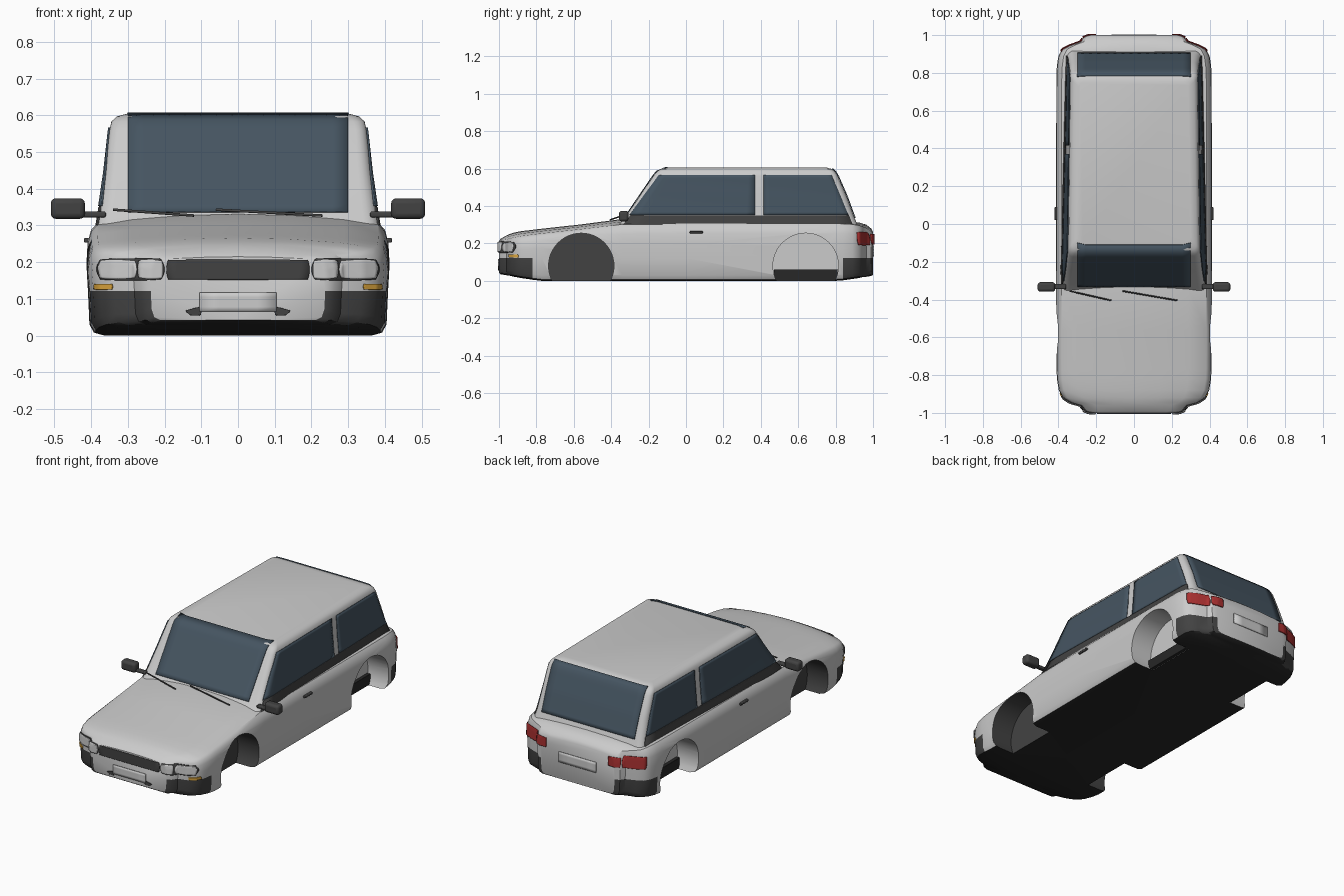
import bpy, bmesh, math
from mathutils import Vector
from mathutils.bvhtree import BVHTree

if "Cube" in bpy.data.objects:
    bpy.data.objects.remove(bpy.data.objects["Cube"])


def material(name, *rgb):
    m = bpy.data.materials.new(name)
    m.diffuse_color = (*rgb, 1)
    m.use_nodes = True
    m.node_tree.nodes["Principled BSDF"].inputs["Base Color"].default_value = m.diffuse_color
    return m


PAINT = material("paint", .6, .6, .6)
DARK = material("dark_plastic", .055, .055, .055)
FLOOR = material("underside", .02, .02, .02)
GLASS = material("glass", .06, .09, .12)
RED = material("red_lens", .4, .03, .03)
AMBER = material("amber_lens", .75, .4, .05)
LENS = material("clear_lens", .66, .66, .66)


def make(name, verts, faces, mats=()):
    me = bpy.data.meshes.new(name)
    me.from_pydata(verts, [], faces)
    for m in mats:
        me.materials.append(m)
    ob = bpy.data.objects.new(name, me)
    bpy.context.collection.objects.link(ob)
    return ob


def loft(name, rings, mats):
    n = len(rings[0])
    verts = [p for r in rings for p in r]
    faces = [(i * n + j, i * n + (j + 1) % n, (i + 1) * n + (j + 1) % n, (i + 1) * n + j)
             for i in range(len(rings) - 1) for j in range(n)]
    faces += [tuple(range(n))[::-1], tuple(range(len(verts) - n, len(verts)))]
    ob = make(name, verts, faces, mats)
    bm = bmesh.new()
    bm.from_mesh(ob.data)
    bmesh.ops.recalc_face_normals(bm, faces=bm.faces)
    bm.to_mesh(ob.data)
    bm.free()
    return ob, BVHTree.FromPolygons(verts, faces)


def activate(ob):
    bpy.ops.object.select_all(action='DESELECT')
    ob.select_set(True)
    bpy.context.view_layer.objects.active = ob


def smooth(ob, angle=35):
    activate(ob)
    bpy.ops.object.shade_smooth_by_angle(angle=math.radians(angle))


def mirror(ob):
    # mirror about the car's centre plane (meshes are built in world space)
    ob.modifiers.new("mirror", 'MIRROR')


# Lower body: sections along y (y, half width, bottom, shoulder, crown)
STATIONS = [
    (-1.0, .24, .042, .205, .215), (-.99, .265, .035, .213, .226), (-.96, .285, .03, .222, .243),
    (-.945, .34, .028, .226, .25), (-.92, .378, .022, .232, .258), (-.88, .398, .015, .24, .266),
    (-.82, .408, .006, .248, .273), (-.77, .41, 0, .254, .279), (-.56, .412, 0, .277, .302),
    (-.34, .412, 0, .302, .331), (0, .413, 0, .306, .314), (.6, .413, 0, .306, .314),
    (.8, .411, 0, .306, .314), (.84, .408, .003, .305, .314), (.89, .4, .01, .302, .314),
    (.925, .38, .015, .296, .312), (.945, .34, .02, .29, .306), (.965, .285, .022, .282, .3),
    (.99, .268, .026, .265, .28), (1.0, .24, .032, .252, .262)]


def section(y, w, zb, zs, zc):
    h = zs - .12
    half = [(0, zb), (.88 * w, zb), (.95 * w, zb + .008), (.98 * w, zb + .03), (.99 * w, .122),
            (w, .12 + h * .4), (.992 * w, .12 + h * .72), (.97 * w, .12 + h * .9), (.93 * w, zs),
            (.7 * w, zs + (zc - zs) * .5), (.35 * w, zs + (zc - zs) * .88), (0, zc)]
    return [Vector((x, y, z)) for x, z in half] + [Vector((-x, y, z)) for x, z in half[-2:0:-1]]


body, body_tree = loft("body", [section(*s) for s in STATIONS], [PAINT, DARK, FLOOR])
for f in body.data.polygons:
    c = f.center
    if f.normal.z < -.7:
        f.material_index = 2
    elif c.z < .124 and abs(c.x) > .2 and abs(c.y) > .82 and abs(c.y) < .999:
        f.material_index = 1          # bumper corners

# Wheel arches cut out of the body
for y, mat in ((-.56, DARK), (.64, PAINT)):
    for s in (-1, 1):
        bpy.ops.mesh.primitive_cylinder_add(vertices=48, radius=.175, depth=.3,
                                            location=(s * .42, y, .08), rotation=(0, math.pi / 2, 0))
        cutter = bpy.context.object
        cutter.name = "arch_cutter"
        cutter.data.materials.append(mat)
        cutter.hide_render = True
        mod = body.modifiers.new("arch", 'BOOLEAN')
        mod.object, mod.operation, mod.solver = cutter, 'DIFFERENCE', 'EXACT'
        mod.material_mode = 'TRANSFER'
        activate(body)
        bpy.ops.object.modifier_apply(modifier=mod.name)
        bpy.data.objects.remove(cutter)
smooth(body)

# Cabin: rounded plan rings stacked in z (z, front y, rear y, front half width, rear half width, radius)
RINGS = [(.28, -.375, .925, .388, .36, .04), (.34, -.325, .9, .378, .35, .04),
         (.45, -.25, .86, .362, .342, .035), (.56, -.175, .812, .35, .338, .03),
         (.583, -.157, .798, .345, .333, .03), (.597, -.137, .782, .33, .318, .03),
         (.605, -.1, .755, .3, .29, .03)]


def plan(z, yf, yr, wf, wr, r):
    half = []
    for cx, cy, a0 in ((wf - r, yf + r, -90), (wr - r, yr - r, 0)):
        for k in range(6):
            a = math.radians(a0 + 18 * k)
            half.append((cx + r * math.cos(a), cy + r * math.sin(a)))
    return [Vector((x, y, z)) for x, y in half] + [Vector((-x, y, z)) for x, y in half[::-1]]


cabin, cabin_tree = loft("cabin", [plan(*r) for r in RINGS], [PAINT])
smooth(cabin)


def panel(name, tree, view, corners, mat, k=0, off=.003, n=14, pair=True):
    """Thin panel projected onto a surface; corners are (u, z) going round, k rounds the outline."""
    d = {'front': Vector((0, 1, 0)), 'back': Vector((0, -1, 0)), 'side': Vector((-1, 0, 0))}[view]
    a, b, c, e = (Vector(p) for p in corners)
    verts = []
    for j in range(n + 1):
        for i in range(n + 1):
            u, v = 2 * i / n - 1, 2 * j / n - 1
            s = (u * math.sqrt(1 - k * v * v / 2) + 1) / 2
            t = (v * math.sqrt(1 - k * u * u / 2) + 1) / 2
            p = a.lerp(b, s).lerp(e.lerp(c, s), t)
            start = Vector((2, p.x, p.y)) if view == 'side' else Vector((p.x, -2 * d.y, p.y))
            hit, nor, _, _ = tree.ray_cast(start, d)
            if hit is None:
                hit, nor, _, _ = tree.find_nearest(start + d * (1.6 if view == 'side' else 1.05))
            if nor.dot(d) > 0:
                nor = -nor
            verts.append(hit + nor * off)
    m = n + 1
    faces = [(j * m + i, j * m + i + 1, (j + 1) * m + i + 1, (j + 1) * m + i)
             for j in range(n) for i in range(n)]
    ob = make(name, verts, faces, [mat])
    mod = ob.modifiers.new("thickness", 'SOLIDIFY')
    mod.thickness, mod.offset = .005, 0
    if pair:
        mirror(ob)
    smooth(ob)
    return ob


def rect(u0, u1, z0, z1):
    return [(u0, z0), (u1, z0), (u1, z1), (u0, z1)]


# Windows and waistline strip
panel("windscreen", cabin_tree, 'front', rect(-.3, .3, .335, .603), GLASS, pair=False)
panel("rear_window", cabin_tree, 'back', rect(-.3, .3, .335, .597), GLASS, pair=False)
panel("front_side_window", cabin_tree, 'side',
      [(-.3, .352), (.37, .352), (.37, .566), (-.145, .566)], GLASS)
panel("rear_side_window", cabin_tree, 'side',
      [(.415, .352), (.868, .352), (.778, .566), (.415, .566)], GLASS)
panel("waist_strip", cabin_tree, 'side', [(-.335, .3), (.89, .3), (.87, .35), (-.295, .35)], DARK)

# Front and rear fittings
panel("grille", body_tree, 'front', rect(-.195, .195, .152, .207), DARK, .1, pair=False)
panel("headlight_rim", body_tree, 'front', rect(.2, .382, .15, .21), DARK, .4, .002)
panel("inner_headlight", body_tree, 'front', rect(.205, .268, .155, .205), LENS, .35, .005)
panel("outer_headlight", body_tree, 'front', rect(.272, .377, .155, .205), LENS, .4, .005)
panel("front_indicator", body_tree, 'front', rect(.34, .388, .125, .141), AMBER, .3, .004)
panel("fog_light", body_tree, 'front',
      [(.1, .055), (.13, .055), (.145, .068), (.1, .08)], DARK, .2, .002)
panel("front_plate", body_tree, 'front', rect(-.105, .105, .065, .118), PAINT, 0, .003, 4, False)
panel("rear_plate", body_tree, 'back', rect(-.12, .12, .13, .19), PAINT, 0, .002, 4, False)
panel("inner_tail_light", body_tree, 'back', rect(.2, .268, .195, .25), RED, .2, .004)
panel("outer_tail_light", body_tree, 'back', rect(.272, .385, .19, .26), RED, .2, .004)


def box(name, x, y, z, mat, bevel=.008):
    """Rounded box from (min, max) ranges, mirrored to the other side."""
    verts = [(a, b, c) for a in x for b in y for c in z]
    ob = make(name, verts, [(0, 1, 3, 2), (4, 6, 7, 5), (0, 4, 5, 1), (2, 3, 7, 6), (0, 2, 6, 4), (1, 5, 7, 3)],
              [mat])
    mod = ob.modifiers.new("bevel", 'BEVEL')
    mod.width, mod.segments = bevel, 3
    mirror(ob)
    smooth(ob, 50)


# Door mirrors, handles and the chassis rail inside the rear arches
box("door_mirror", (.417, .51), (-.358, -.308), (.318, .374), DARK, .014)
box("mirror_arm", (.36, .425), (-.345, -.318), (.322, .338), DARK, .005)
box("door_handle", (.405, .42), (.02, .09), (.253, .266), DARK, .004)
box("chassis_rail", (.25, .29), (.47, .81), (.001, .062), FLOOR, .003)

# Wipers
for x0, x1 in ((-.34, -.12), (-.06, .23)):
    cu = bpy.data.curves.new("wiper", 'CURVE')
    cu.dimensions, cu.bevel_depth, cu.bevel_resolution = '3D', .004, 1
    sp = cu.splines.new('POLY')
    sp.points.add(1)
    sp.points[0].co = (x0, -.355, .343, 1)
    sp.points[1].co = (x1, -.405, .327, 1)
    cu.use_fill_caps = True
    cu.materials.append(DARK)
    bpy.context.collection.objects.link(bpy.data.objects.new("wiper", cu))
